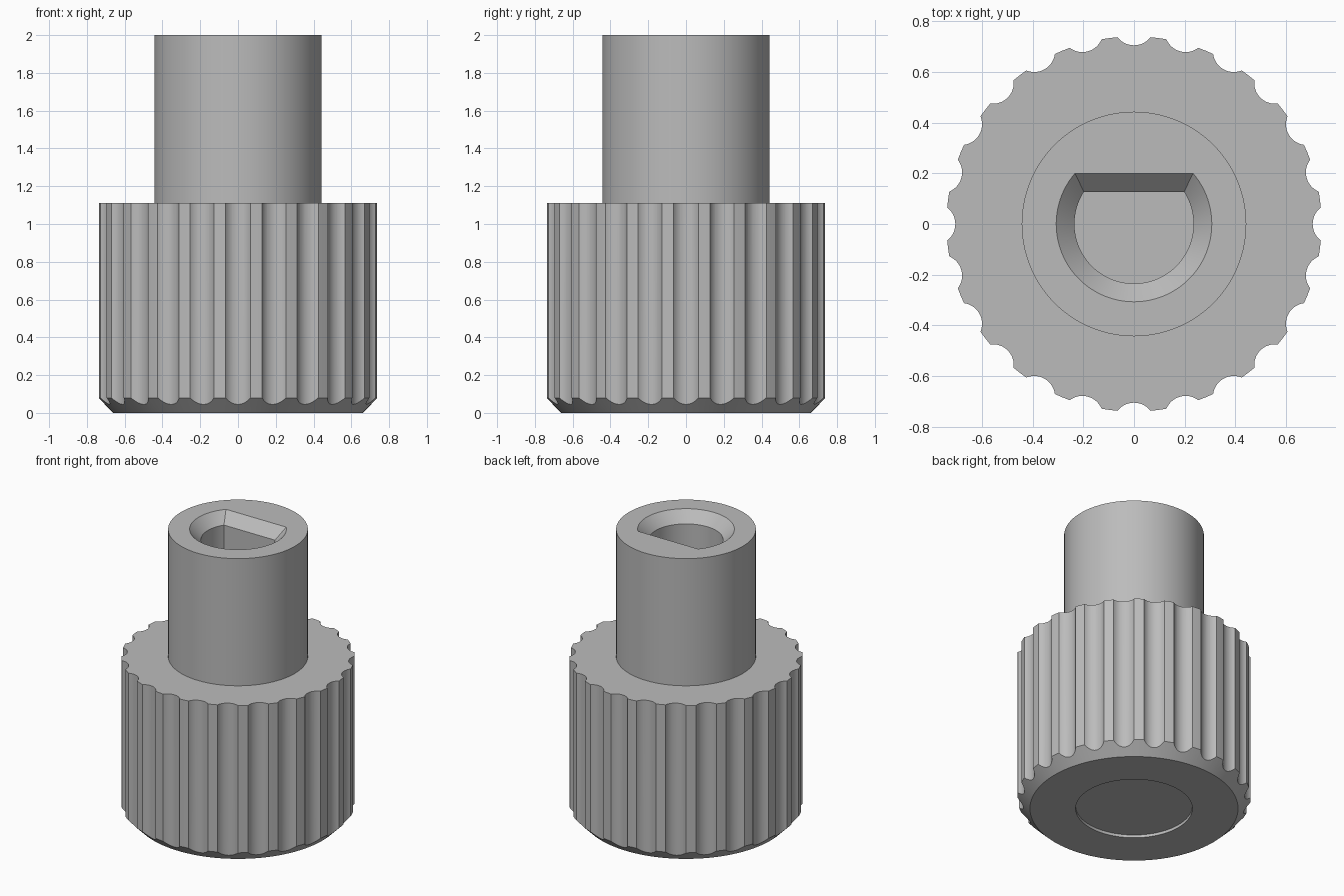
import bpy, bmesh, math

if "Cube" in bpy.data.objects:
    bpy.data.objects.remove(bpy.data.objects["Cube"], do_unlink=True)

grey = bpy.data.materials.new("plain grey")
grey.use_nodes = True
colour = (0.5, 0.5, 0.5, 1)
grey.diffuse_color = colour
grey.node_tree.nodes["Principled BSDF"].inputs["Base Color"].default_value = colour


def make_object(name, bm):
    bmesh.ops.recalc_face_normals(bm, faces=bm.faces)
    mesh = bpy.data.meshes.new(name)
    bm.to_mesh(mesh)
    bm.free()
    mesh.materials.append(grey)
    obj = bpy.data.objects.new(name, mesh)
    bpy.context.collection.objects.link(obj)
    return obj


def loft(bm, rings):
    """Closed solid through a stack of rings with equal point counts."""
    loops = [[bm.verts.new(p) for p in ring] for ring in rings]
    count = len(loops[0])
    for low, high in zip(loops, loops[1:]):
        for i in range(count):
            j = (i + 1) % count
            bm.faces.new((low[i], low[j], high[j], high[i]))
    bm.faces.new(loops[0][::-1])
    bm.faces.new(loops[-1])


def circle(radius, z, x=0, y=0, sides=144):
    steps = [2 * math.pi * i / sides for i in range(sides)]
    return [(x + radius * math.cos(a), y + radius * math.sin(a), z) for a in steps]


def d_shape(radius, flat, z, steps=72):
    """Circle cut straight across at y = flat."""
    start = math.pi - math.asin(flat / radius)
    sweep = math.pi + 2 * math.asin(flat / radius)
    angles = [start + sweep * i / steps for i in range(steps + 1)]
    return [(radius * math.cos(a), radius * math.sin(a), z) for a in angles]


# Grip with chamfered foot, shallow base recess and round shaft
SHOULDER = 1.11
profile = [(0.37, 0.02), (0.37, 0), (0.66, 0), (0.74, 0.08),
           (0.74, SHOULDER), (0.443, SHOULDER), (0.443, 2)]
bm = bmesh.new()
loft(bm, [circle(r, z) for r, z in profile])
knob = make_object("fluted_knob", bm)

# Cutter for the grip flutes
FLUTES = 24
bm = bmesh.new()
for k in range(FLUTES):
    a = 2 * math.pi * k / FLUTES
    x, y = 0.787 * math.cos(a), 0.787 * math.sin(a)
    loft(bm, [circle(0.082, z, x, y, 48) for z in (-0.1, 1.3)])
flute_cutter = make_object("flute_cutter", bm)

# Cutter for the D-shaped socket with its flared mouth
bm = bmesh.new()
loft(bm, [d_shape(0.235, 0.127, 1.0), d_shape(0.235, 0.127, 1.927),
          d_shape(0.307, 0.2, 2), d_shape(0.307, 0.2, 2.1)])
socket_cutter = make_object("socket_cutter", bm)

bpy.context.view_layer.objects.active = knob
for cutter in (flute_cutter, socket_cutter):
    mod = knob.modifiers.new(cutter.name, "BOOLEAN")
    mod.operation = "DIFFERENCE"
    mod.solver = "EXACT"
    mod.object = cutter
    bpy.ops.object.modifier_apply(modifier=mod.name)
    bpy.data.objects.remove(cutter, do_unlink=True)

bpy.ops.object.select_all(action="DESELECT")
knob.select_set(True)
bpy.ops.object.shade_smooth_by_angle(angle=math.radians(25))
